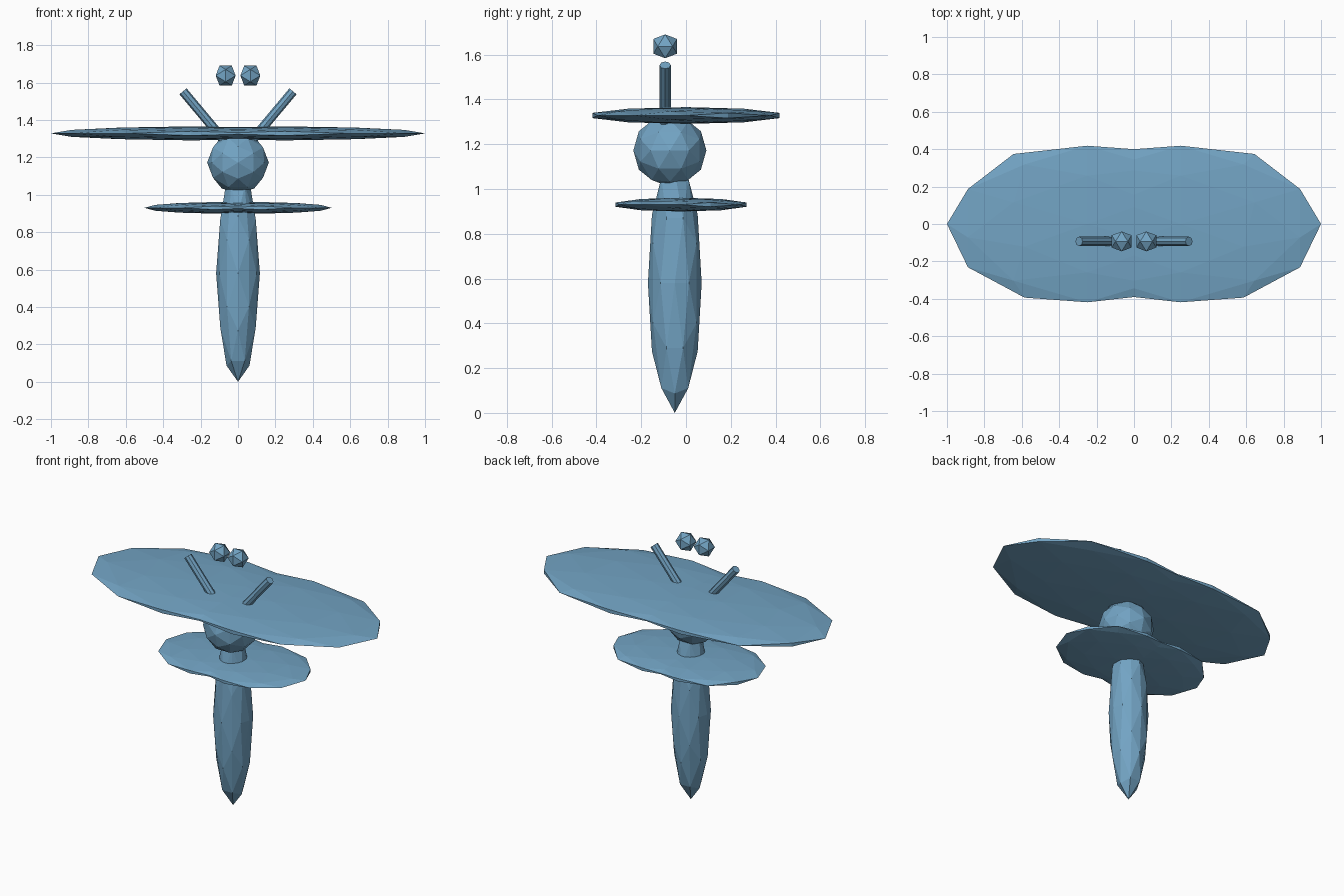
import bpy, bmesh, math
from mathutils import Matrix, Vector

if "Cube" in bpy.data.objects:
    bpy.data.objects.remove(bpy.data.objects["Cube"])

blue = bpy.data.materials.new("steel_blue")
blue.diffuse_color = (0.17, 0.37, 0.55, 1.0)
blue.use_nodes = True
blue.node_tree.nodes["Principled BSDF"].inputs["Base Color"].default_value = blue.diffuse_color


def finish(name, bm):
    bmesh.ops.recalc_face_normals(bm, faces=bm.faces)
    mesh = bpy.data.meshes.new(name)
    bm.to_mesh(mesh)
    bm.free()
    mesh.materials.append(blue)
    obj = bpy.data.objects.new(name, mesh)
    bpy.context.collection.objects.link(obj)
    return obj


def icosahedron(detail):
    """Icosahedron with an edge at each axis end, split `detail` times."""
    phi = (1 + math.sqrt(5)) / 2
    bm = bmesh.new()
    for a in (-1, 1):
        for b in (-phi, phi):
            for co in ((a, 0, b), (0, b, a), (b, a, 0)):
                bm.verts.new(Vector(co).normalized())
    bmesh.ops.convex_hull(bm, input=bm.verts[:])
    for _ in range(detail):
        bmesh.ops.subdivide_edges(bm, edges=bm.edges[:], cuts=1, use_grid_fill=True)
        for v in bm.verts:
            v.co.normalize()
    return bm


def ball(name, centre, radii, detail=1, turn=0.0, mirror=1):
    bm = icosahedron(detail)
    bm.transform(Matrix.Translation(centre)
                 @ Matrix.Diagonal((radii[0] * mirror, radii[1], radii[2], 1))
                 @ Matrix.Rotation(turn, 4, 'Z'))
    return finish(name, bm)


# Tapered body and head
ball("body", (0, -0.05, 0.58), (0.117, 0.12, 0.58))
ball("head", (0, -0.072, 1.172), (0.165, 0.163, 0.163))

# Turn that brings a corner of the icosahedron to the wing tip
tip_turn = -math.atan2(1, (1 + math.sqrt(5)) / 2)

for side, s in (("left", -1), ("right", 1)):
    # Wings: flattened and overlapping at the middle
    ball("upper_wing_" + side, (0.25 * s, 0, 1.328), (0.75, 0.44, 0.0375), 1, tip_turn, s)
    ball("lower_wing_" + side, (0.125 * s, -0.022, 0.93), (0.375, 0.307, 0.031), 1, tip_turn, s)

    # Eyes floating above
    ball("eye_" + side, (0.066 * s, -0.093, 1.637), (0.0625,) * 3, 0)

    # Slanted antennae
    low = Vector((0.056 * s, -0.093, 1.268))
    high = Vector((0.294 * s, -0.093, 1.553))
    axis = high - low
    bm = bmesh.new()
    bmesh.ops.create_cone(bm, cap_ends=True, segments=8, radius1=0.025, radius2=0.025,
                          depth=axis.length)
    bm.transform(Matrix.Translation((low + high) / 2)
                 @ axis.to_track_quat('Z', 'Y').to_matrix().to_4x4())
    finish("antenna_" + side, bm)
